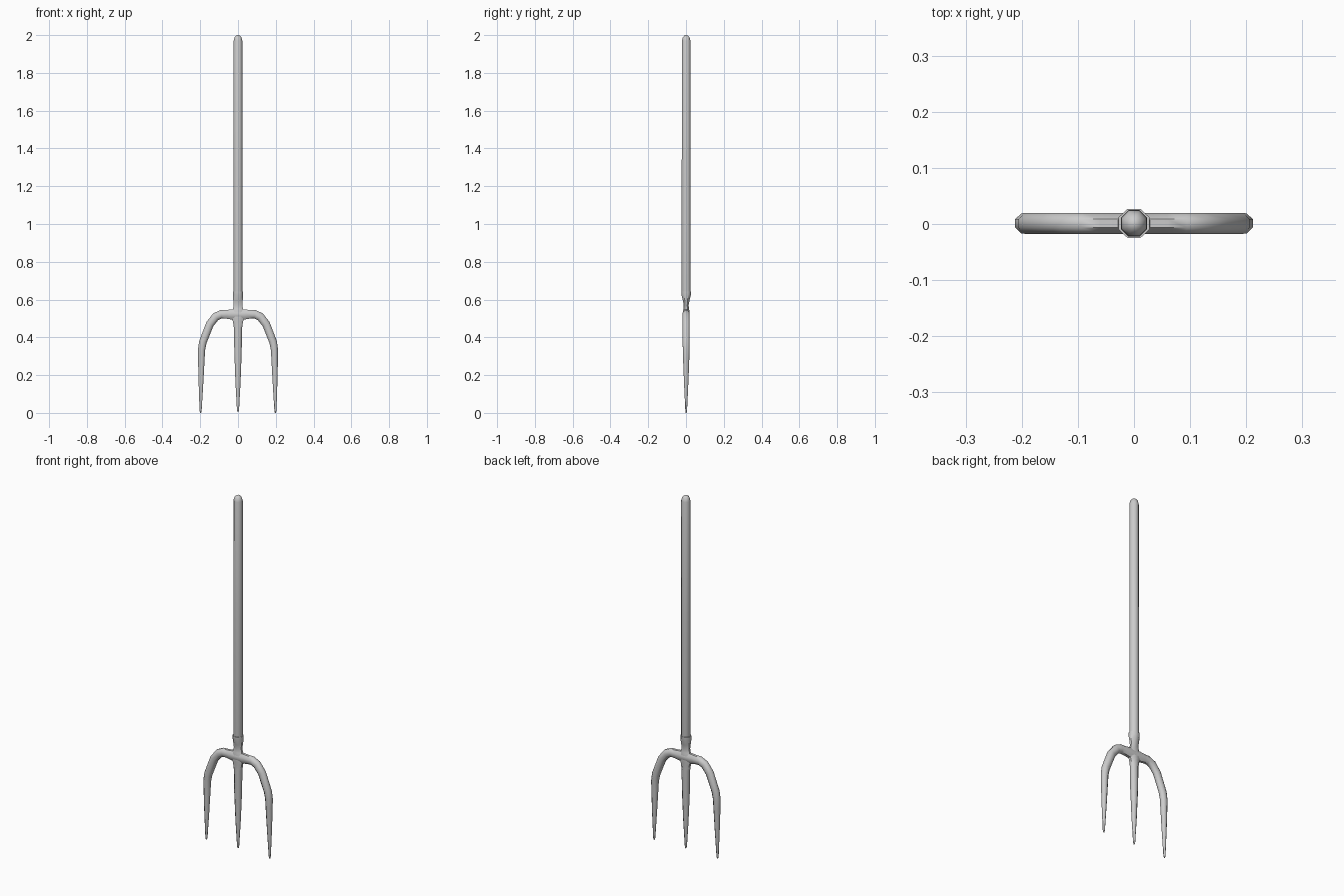
import bpy, bmesh, math
from mathutils import Vector

if "Cube" in bpy.data.objects:
    bpy.data.objects.remove(bpy.data.objects["Cube"])

Y0 = 0.001


def sweep(name, stations, sides=8, phase=0.5):
    """Tube in the XZ plane; each station is (x, z, in-plane radius, y radius)."""
    bm = bmesh.new()
    pts = [Vector((s[0], 0, s[1])) for s in stations]
    rings = []
    for i, (x, z, ra, ry) in enumerate(stations):
        t = Vector((0, 0, 0))
        if i > 0:
            t += (pts[i] - pts[i - 1]).normalized()
        if i < len(pts) - 1:
            t += (pts[i + 1] - pts[i]).normalized()
        t.normalize()
        n = Vector((t.z, 0, -t.x))
        ring = []
        for k in range(sides):
            a = 2 * math.pi * (k + phase) / sides
            p = pts[i] + n * ra * math.cos(a) + Vector((0, Y0 + ry * math.sin(a), 0))
            ring.append(bm.verts.new(p))
        rings.append(ring)
    for a, b in zip(rings, rings[1:]):
        for k in range(sides):
            j = (k + 1) % sides
            bm.faces.new((a[k], a[j], b[j], b[k]))
    bm.faces.new(rings[0])
    bm.faces.new(rings[-1])
    bmesh.ops.recalc_face_normals(bm, faces=bm.faces)
    mesh = bpy.data.meshes.new(name)
    bm.to_mesh(mesh)
    bm.free()
    ob = bpy.data.objects.new(name, mesh)
    bpy.context.collection.objects.link(ob)
    bpy.ops.object.select_all(action='DESELECT')
    ob.select_set(True)
    bpy.context.view_layer.objects.active = ob
    bpy.ops.object.shade_smooth_by_angle(angle=math.radians(50))
    return ob


# long wooden handle with a domed end
sweep("handle", [(0, z, r, r) for z, r in [
    (0.60, 0.02), (0.635, 0.0255), (1.3, 0.0255), (1.97, 0.0245),
    (1.988, 0.0195), (1.997, 0.011), (2.0, 0.004)]])

# socket, flattened neck and middle tine
sweep("socket_and_middle_tine", [(0, z, rx, ry) for z, rx, ry in [
    (0.643, 0.025, 0.025), (0.643, 0.030, 0.028), (0.625, 0.030, 0.027),
    (0.595, 0.027, 0.019), (0.57, 0.025, 0.014), (0.55, 0.029, 0.016),
    (0.535, 0.040, 0.0195), (0.50, 0.037, 0.020), (0.485, 0.029, 0.020),
    (0.45, 0.0235, 0.020), (0.32, 0.021, 0.019), (0.16, 0.0145, 0.0125),
    (0.015, 0.006, 0.005), (0.005, 0.003, 0.003)]])

# curved outer tines, one continuous bar mirrored across the centre
half = [
    (0.035, 0.521, 0.029, 0.020), (0.06, 0.522, 0.025, 0.020),
    (0.09, 0.522, 0.024, 0.020), (0.118, 0.509, 0.024, 0.020),
    (0.149, 0.470, 0.023, 0.020), (0.186, 0.375, 0.022, 0.020),
    (0.193, 0.335, 0.0205, 0.0195), (0.194, 0.29, 0.019, 0.018),
    (0.196, 0.16, 0.0135, 0.0125), (0.198, 0.012, 0.006, 0.005),
    (0.198, 0.0, 0.003, 0.003)]
sweep("outer_tines", [(-x, z, a, b) for x, z, a, b in reversed(half)] + half)
